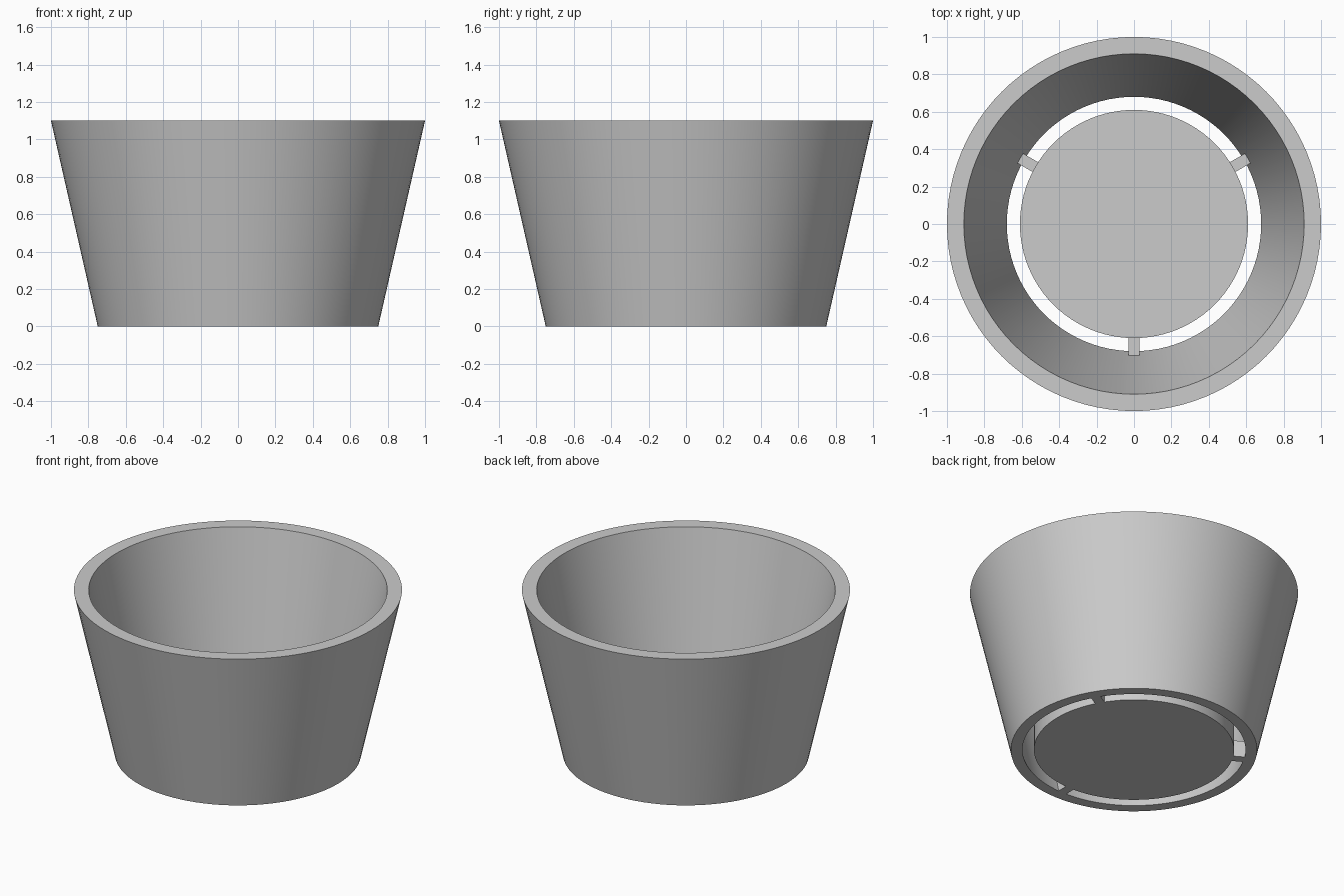
import bpy, bmesh, math
from mathutils import Matrix

cube = bpy.data.objects.get("Cube")
if cube:
    bpy.data.objects.remove(cube)

SEGMENTS = 96
HEIGHT = 1.1

grey = bpy.data.materials.new("light_grey")
grey.use_nodes = True
grey.diffuse_color = (0.6, 0.6, 0.6, 1)
grey.node_tree.nodes["Principled BSDF"].inputs["Base Color"].default_value = (0.6, 0.6, 0.6, 1)


def finish(bm, name):
    bmesh.ops.recalc_face_normals(bm, faces=bm.faces)
    mesh = bpy.data.meshes.new(name)
    bm.to_mesh(mesh)
    bm.free()
    mesh.materials.append(grey)
    obj = bpy.data.objects.new(name, mesh)
    bpy.context.collection.objects.link(obj)
    bpy.ops.object.select_all(action="DESELECT")
    obj.select_set(True)
    bpy.context.view_layer.objects.active = obj
    bpy.ops.object.shade_smooth_by_angle(angle=math.radians(30))
    return obj


# Tapered wall, open at both ends: a closed profile spun around z
bm = bmesh.new()
profile = [(0.75, 0), (1.0, HEIGHT), (0.91, HEIGHT), (0.68, 0)]
verts = [bm.verts.new((0, -r, z)) for r, z in profile]
edges = [bm.edges.new((verts[i], verts[(i + 1) % 4])) for i in range(4)]
bmesh.ops.spin(bm, geom=verts + edges, cent=(0, 0, 0), axis=(0, 0, 1),
               angle=math.tau, steps=SEGMENTS, use_merge=True)
bmesh.ops.remove_doubles(bm, verts=bm.verts, dist=0.0001)
finish(bm, "pot_wall")

# Round floor plug, leaving a drainage gap
PLUG = 0.2
bm = bmesh.new()
bmesh.ops.create_cone(bm, cap_ends=True, segments=SEGMENTS, radius1=0.61, radius2=0.61,
                      depth=PLUG, matrix=Matrix.Translation((0, 0, PLUG / 2)))
finish(bm, "floor_disc")

# Three spokes bridging the gap
SPOKE = 0.11
for i in range(3):
    bm = bmesh.new()
    bmesh.ops.create_cube(bm, size=1, matrix=(
        Matrix.Rotation(i * math.tau / 3, 4, "Z")
        @ Matrix.Translation((0, -0.64, SPOKE / 2))
        @ Matrix.Diagonal((0.06, 0.13, SPOKE, 1))))
    finish(bm, f"floor_spoke_{i + 1}")
